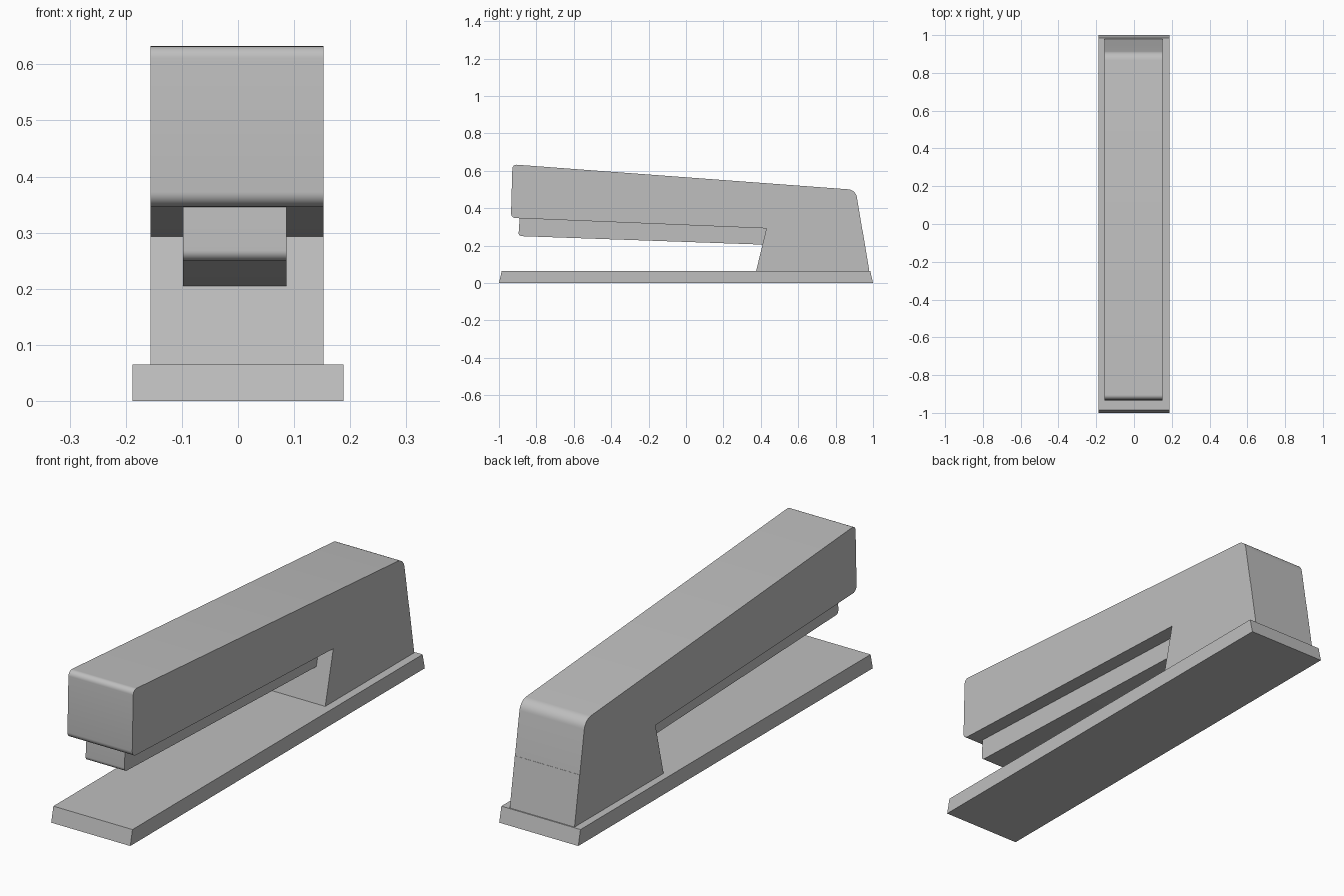
import bpy
import bmesh
import math
from mathutils import Vector

cube = bpy.data.objects.get("Cube")
if cube:
    bpy.data.objects.remove(cube, do_unlink=True)

grey = bpy.data.materials.new("plain grey")
grey.use_nodes = True
colour = (0.52, 0.52, 0.52, 1)
grey.diffuse_color = colour
grey.node_tree.nodes["Principled BSDF"].inputs["Base Color"].default_value = colour


def rounded(corners, steps=8):
    """Replace each (y, z, radius) corner by a circular fillet."""
    points = []
    for i, (y, z, radius) in enumerate(corners):
        corner = Vector((y, z))
        if radius == 0:
            points.append(corner)
            continue
        before = (Vector(corners[i - 1][:2]) - corner).normalized()
        after = (Vector(corners[(i + 1) % len(corners)][:2]) - corner).normalized()
        half = before.angle(after) / 2
        centre = corner + (before + after).normalized() * radius / math.sin(half)
        start = corner + before * radius / math.tan(half) - centre
        end = corner + after * radius / math.tan(half) - centre
        sweep = start.angle(end)
        for k in range(steps + 1):
            t = k / steps
            arc = (start * math.sin((1 - t) * sweep) + end * math.sin(t * sweep)) / math.sin(sweep)
            points.append(centre + arc)
    return points


def extrude_profile(name, corners, left, right):
    """Sweep a side profile across the width."""
    bm = bmesh.new()
    face = bm.faces.new([bm.verts.new((right, p.x, p.y)) for p in rounded(corners)])
    swept = bmesh.ops.extrude_face_region(bm, geom=[face], use_keep_orig=True)
    verts = [v for v in swept["geom"] if isinstance(v, bmesh.types.BMVert)]
    bmesh.ops.translate(bm, vec=(left - right, 0, 0), verts=verts)
    bmesh.ops.recalc_face_normals(bm, faces=bm.faces)
    mesh = bpy.data.meshes.new(name)
    bm.to_mesh(mesh)
    bm.free()
    mesh.materials.append(grey)
    obj = bpy.data.objects.new(name, mesh)
    bpy.context.collection.objects.link(obj)
    bpy.ops.object.select_all(action="DESELECT")
    obj.select_set(True)
    bpy.context.view_layer.objects.active = obj
    bpy.ops.object.shade_smooth_by_angle(angle=math.radians(30))


# Flat base plate with sloping ends
extrude_profile("base_plate", [(-1, 0, 0), (1, 0, 0), (0.985, 0.065, 0), (-0.985, 0.065, 0)],
                0.188, -0.188)

# Rear pivot block
extrude_profile("pivot_block", [(0.375, 0.064, 0), (0.98, 0.064, 0), (0.945, 0.276, 0), (0.43, 0.292, 0)],
                0.152, -0.156)

# Long sloping upper arm with rounded corners
extrude_profile("upper_arm", [(-0.936, 0.348, 0.025), (0.43, 0.292, 0), (0.945, 0.271, 0),
                              (0.907, 0.498, 0.05), (-0.928, 0.634, 0.022)],
                0.152, -0.156)

# Narrow staple magazine under the arm
extrude_profile("magazine", [(-0.896, 0.251, 0.017), (0.45, 0.204, 0), (0.45, 0.31, 0), (-0.888, 0.365, 0)],
                0.086, -0.098)
